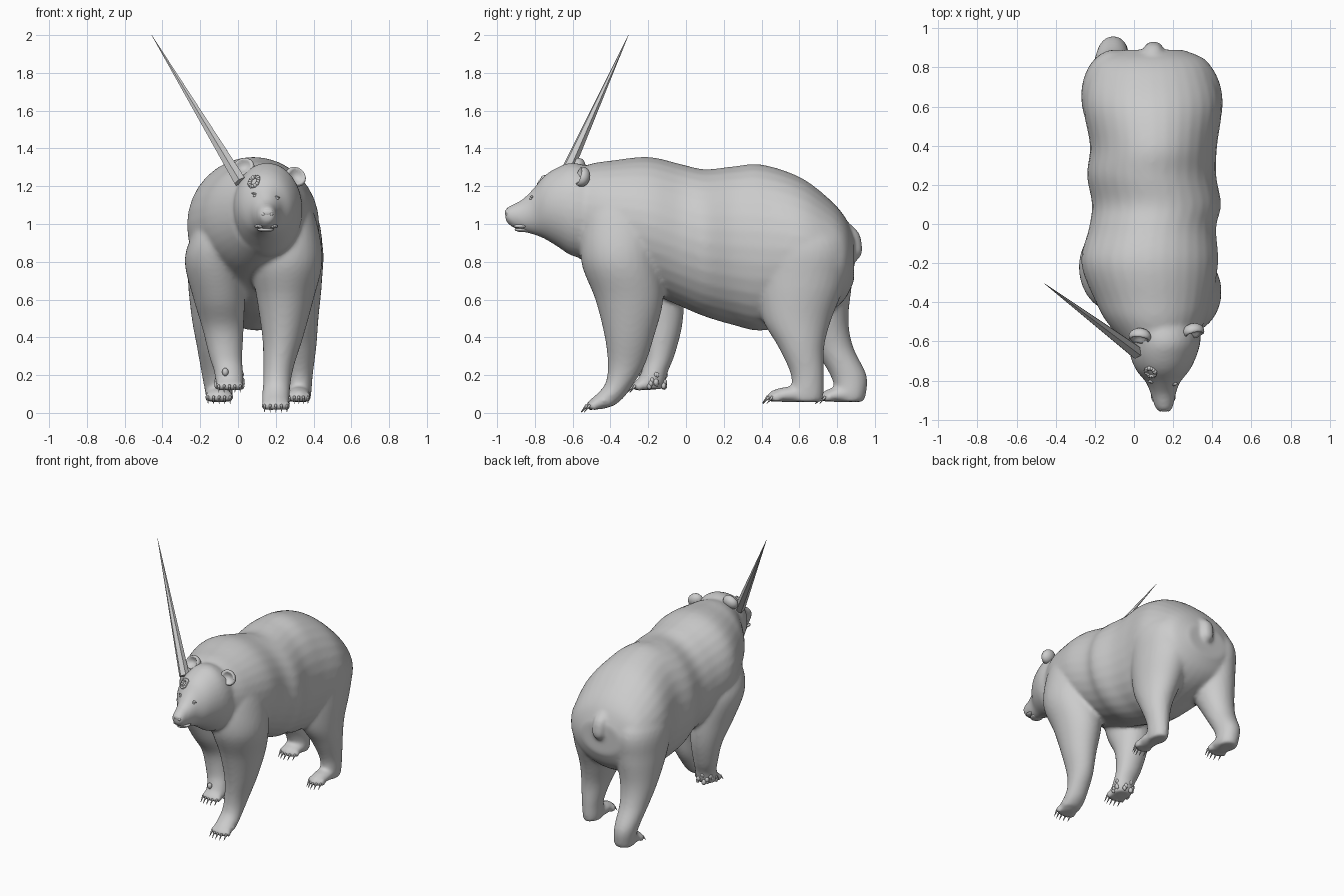
import bpy, bmesh, math, random
from mathutils import Vector, Matrix, Euler

if "Cube" in bpy.data.objects:
    bpy.data.objects.remove(bpy.data.objects["Cube"])

random.seed(4)
SEG, STEP = 32, 5


def catmull(rows):
    """Smoothly interpolate rows of section values."""
    out = []
    for i in range(len(rows) - 1):
        p0, p1, p2, p3 = (rows[max(i - 1, 0)], rows[i], rows[i + 1], rows[min(i + 2, len(rows) - 1)])
        for s in range(STEP):
            t = s / STEP
            out.append([0.5 * (2 * b + (c - a) * t + (2 * a - 5 * b + 4 * c - d) * t * t
                               + (3 * b - a - 3 * c + d) * t ** 3)
                        for a, b, c, d in zip(p0, p1, p2, p3)])
    return out + [list(rows[-1])]


def loft(bm, rows, along):
    """along 'y': rows (y, cx, half width, top, bottom); 'z': rows (z, cx, cy, rx, ry)."""
    rings = []
    for r in catmull(rows):
        ring = []
        for k in range(SEG):
            a = 2 * math.pi * k / SEG
            c, s = math.cos(a), math.sin(a)
            if along == 'y':
                y, cx, hw, zt, zb = r
                co = (cx + hw * c, y, (zt + zb) / 2 + (zt - zb) / 2 * s)
            else:
                z, cx, cy, rx, ry = r
                co = (cx + rx * c, cy + ry * s, z)
            ring.append(bm.verts.new(co))
        rings.append(ring)
    faces = [bm.faces.new((p[k], p[(k + 1) % SEG], q[(k + 1) % SEG], q[k]))
             for p, q in zip(rings, rings[1:]) for k in range(SEG)]
    faces += [bm.faces.new(rings[0]), bm.faces.new(rings[-1])]
    bmesh.ops.recalc_face_normals(bm, faces=faces)


def ball(bm, loc, rad, rot=(0, 0, 0), seg=20):
    m = Matrix.LocRotScale(Vector(loc), Euler(rot), Vector(rad))
    bmesh.ops.create_uvsphere(bm, u_segments=seg, v_segments=seg // 2 + 2, radius=1, matrix=m)


def spike(bm, base, tip, r, seg):
    d = Vector(tip) - Vector(base)
    m = Matrix.Translation((Vector(base) + Vector(tip)) / 2) @ d.to_track_quat('Z', 'Y').to_matrix().to_4x4()
    bmesh.ops.create_cone(bm, cap_ends=True, segments=seg, radius1=r, radius2=0.001, depth=d.length, matrix=m)


def finish(bm, name, smooth=True):
    me = bpy.data.meshes.new(name)
    bm.to_mesh(me)
    bm.free()
    ob = bpy.data.objects.new(name, me)
    bpy.context.collection.objects.link(ob)
    me.polygons.foreach_set("use_smooth", [smooth] * len(me.polygons))
    return ob


# Torso and neck
bm = bmesh.new()
loft(bm, [(-0.62, .13, .17, 1.28, .85), (-0.5, .11, .25, 1.32, .78), (-0.4, .10, .295, 1.335, .73),
          (-0.2, .08, .35, 1.355, .64), (-.02, .095, .325, 1.315, .56), (.1, .115, .33, 1.29, .51),
          (.25, .09, .33, 1.305, .465), (.4, .10, .325, 1.315, .435), (.6, .095, .355, 1.25, .48),
          (.75, .088, .33, 1.14, .53), (.84, .085, .28, 1.04, .6), (.89, .09, .16, .93, .7)], 'y')
# Head and muzzle
loft(bm, [(-.957, .155, .034, 1.08, 1.02), (-.93, .153, .048, 1.098, .99), (-.87, .15, .064, 1.128, .96),
          (-.81, .148, .087, 1.185, .945), (-.75, .148, .135, 1.255, .922), (-.68, .15, .168, 1.30, .88),
          (-.6, .155, .185, 1.325, .83), (-.5, .14, .2, 1.30, .82)], 'y')
# Legs: front right, front left (raised), rear right, rear left
loft(bm, [(1.18, .26, -.37, .10, .13), (1.0, .28, -.35, .14, .195), (.8, .26, -.345, .187, .21),
          (.6, .25, -.30, .15, .18), (.4, .237, -.30, .108, .13), (.25, .215, -.317, .082, .097),
          (.15, .205, -.355, .073, .075), (.08, .2, -.41, .073, .08), (.035, .2, -.445, .065, .06)], 'z')
loft(bm, [(1.1, -.06, -.22, .1, .15), (.95, -.11, -.24, .13, .2), (.8, -.13, -.22, .152, .2),
          (.6, -.1, -.17, .135, .16), (.45, -.08, -.13, .11, .108), (.3, -.065, -.14, .088, .078),
          (.22, -.05, -.165, .077, .07), (.16, -.045, -.185, .075, .075), (.125, -.045, -.19, .062, .065)], 'z')
loft(bm, [(1.1, .24, .58, .1, .15), (.9, .275, .62, .17, .24), (.7, .27, .607, .175, .24),
          (.5, .29, .587, .136, .184), (.35, .315, .61, .1, .122), (.2, .325, .643, .071, .087),
          (.1, .325, .64, .063, .088), (.058, .325, .64, .055, .08)], 'z')
loft(bm, [(1.1, -.06, .58, .1, .15), (.9, -.095, .64, .165, .24), (.7, -.1, .67, .165, .21),
          (.5, -.115, .72, .13, .14), (.35, -.118, .778, .1, .107), (.2, -.11, .86, .081, .096),
          (.1, -.1, .873, .072, .08), (.058, -.1, .87, .062, .068)], 'z')

# Feet: centre, radii, tilt; toes are added across the front
FEET = [((.2, -.435, .065), (.076, .085, .042), .3), ((-.045, -.2, .158), (.073, .075, .038), .1),
        ((.322, .56, .098), (.062, .13, .042), .05), ((-.1, .83, .098), (.075, .115, .042), .05)]
claws = bmesh.new()
for (x, y, z), (rx, ry, rz), tilt in FEET:
    ball(bm, (x, y, z), (rx, ry, rz), (tilt, 0, 0))
    for i in range(5):
        u = (i - 2) / 2
        tx, ty, tz = x + u * rx * .78, y - ry * (.82 - .2 * u * u), z - .012 - .6 * tilt * ry
        ball(bm, (tx, ty, tz), (.018, .03, .026), seg=12)
        spike(claws, (tx, ty - .02, tz + .004), (tx, ty - .052, max(tz - .034, 0)), .008, 6)
# Tail, hanging from the rump
loft(bm, [(1.0, .095, .84, .035, .03), (.95, .097, .885, .045, .032), (.88, .1, .903, .045, .03),
          (.84, .1, .902, .04, .028), (.81, .1, .895, .02, .015)], 'z')

src = finish(bm, "body_source")
rm = src.modifiers.new("fuse", 'REMESH')
rm.mode, rm.voxel_size = 'VOXEL', .013
sm = src.modifiers.new("soften", 'SMOOTH')
sm.factor, sm.iterations = .5, 7
dg = bpy.context.evaluated_depsgraph_get()
mesh = bpy.data.meshes.new_from_object(src.evaluated_get(dg))
bpy.data.objects.remove(src)
body = bpy.data.objects.new("bear_body", mesh)
bpy.context.collection.objects.link(body)
mesh.polygons.foreach_set("use_smooth", [True] * len(mesh.polygons))
bpy.context.view_layer.update()
finish(claws, "claws")


def face_point(x, z):
    """Point on the face, found by looking from the front."""
    hit, p, n, _ = body.ray_cast(Vector((x, -2, z)), Vector((0, 1, 0)))
    return (p, n) if hit else (Vector((x, -.78, z)), Vector((0, -1, 0)))


# Ears: cupped lobes, the head is tilted so the left one sits higher
for name, loc, roll in (("left_ear", (.03, -.575, 1.3), -.3), ("right_ear", (.305, -.55, 1.25), .7)):
    bm = bmesh.new()
    ball(bm, (0, 0, 0), (.058, .042, .05))
    for v in bm.verts:
        if v.co.y < 0:
            v.co.y += .05 * max(0, 1 - (v.co.x / .05) ** 2 - (v.co.z / .043) ** 2)
    bm.transform(Matrix.LocRotScale(Vector(loc), Euler((-.4, roll, 0)), None))
    finish(bm, name)

# Eyes and lids
bm = bmesh.new()
for x, z in ((.09, 1.15), (.205, 1.135)):
    p, n = face_point(x, z)
    ball(bm, p + Vector((0, .004, 0)), (.012, .008, .008), seg=12)
    ball(bm, p + Vector((0, .008, .01)), (.02, .008, .005), (0, .25, 0), seg=12)
finish(bm, "eyes")

# Nose pad, nostrils and lips
bm = bmesh.new()
ball(bm, (.155, -.942, 1.06), (.034, .017, .022))
for s in (-1, 1):
    ball(bm, (.155 + s * .02, -.948, 1.052), (.012, .01, .01), seg=12)
    ball(bm, (.15 + s * .032, -.875, .988), (.03, .04, .011), (0, 0, s * .3), seg=16)
ball(bm, (.145, -.862, .97), (.043, .045, .013))
finish(bm, "nose_and_mouth")

# Ragged ring on the forehead
bm = bmesh.new()
p, n = face_point(.085, 1.225)
q = n.to_track_quat('Z', 'Y')
for i in range(14):
    a = 2 * math.pi * i / 14
    off = q @ Vector((.025 * math.cos(a), .031 * math.sin(a), 0))
    ball(bm, p + off, [random.uniform(.009, .013) for _ in range(3)], seg=10)
finish(bm, "forehead_ring")

# Long horn leaning back and to the side
bm = bmesh.new()
spike(bm, (.012, -.655, 1.225), (-.457, -.305, 2.0), .036, 6)
finish(bm, "horn", smooth=False)

# Rough lumps on the raised paw
bm = bmesh.new()
for i in range(22):
    a = random.uniform(0, 2 * math.pi)
    r = random.uniform(.010, .018)
    ball(bm, (-.045 + .068 * math.cos(a), -.178 + .066 * math.sin(a), random.uniform(.14, .22)),
         (r, r, r * 1.3), seg=8)
finish(bm, "paw_lumps")
